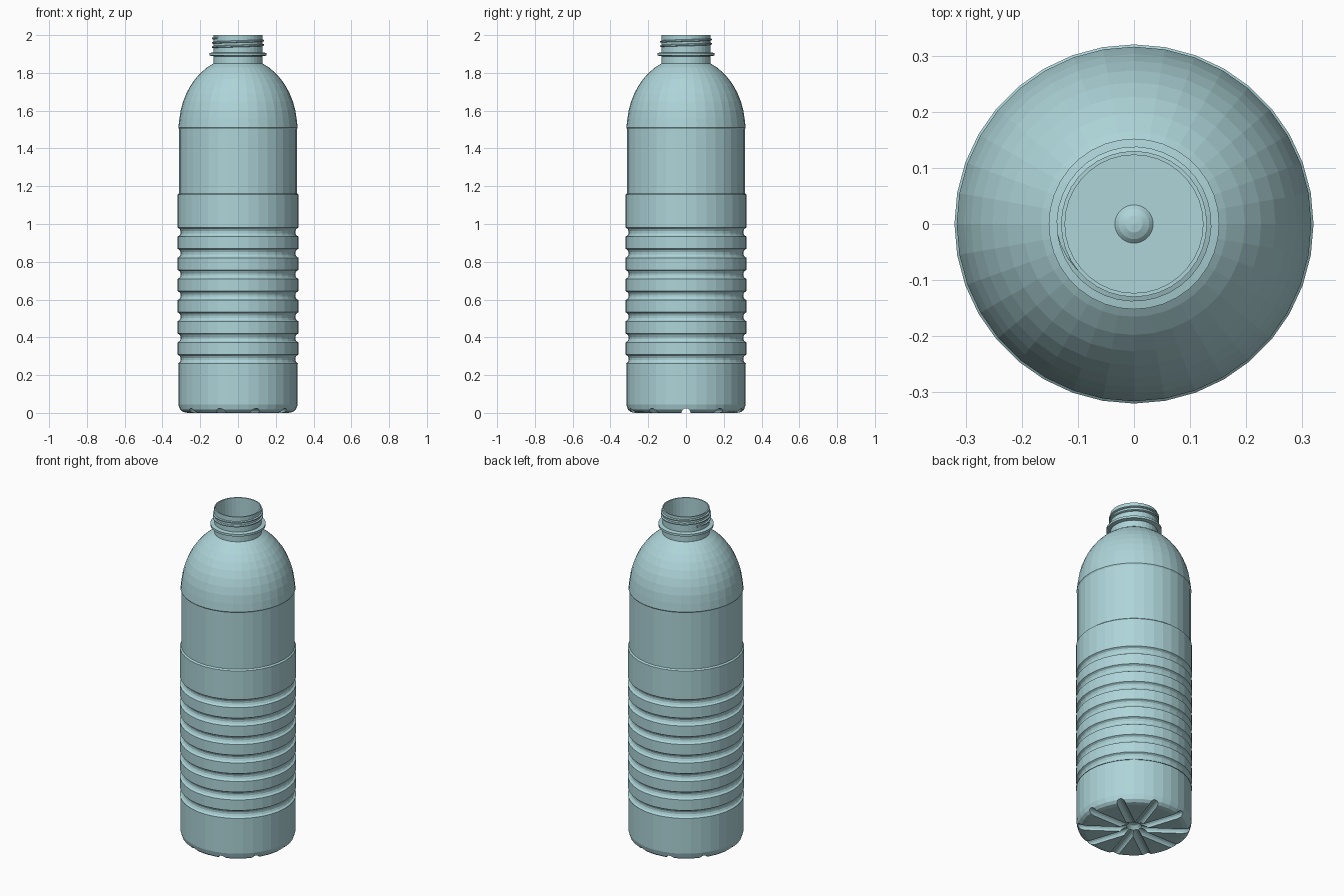
import bpy, bmesh
from math import sin, cos, pi, sqrt
from mathutils import Matrix

if "Cube" in bpy.data.objects:
    bpy.data.objects.remove(bpy.data.objects["Cube"])

SEG = 36


def finish(bm, name):
    bmesh.ops.recalc_face_normals(bm, faces=bm.faces[:])
    me = bpy.data.meshes.new(name)
    bm.to_mesh(me)
    bm.free()
    ob = bpy.data.objects.new(name, me)
    bpy.context.collection.objects.link(ob)
    return ob


def lathe(name, profile):
    """Revolve (r, z) points round z; r = 0 points become poles."""
    bm = bmesh.new()
    rings = []
    for r, z in profile:
        if r == 0:
            rings.append([bm.verts.new((0, 0, z))] * SEG)
        else:
            rings.append([bm.verts.new((r * cos(2 * pi * i / SEG), r * sin(2 * pi * i / SEG), z))
                          for i in range(SEG)])
    for a, b in zip(rings, rings[1:]):
        for i in range(SEG):
            j = (i + 1) % SEG
            quad = list(dict.fromkeys([a[i], a[j], b[j], b[i]]))
            bm.faces.new(quad)
    return finish(bm, name)


# outer wall: central hollow, flat base, rounded foot
R = 0.32
foot = [(0, 0.046), (0.025, 0.041), (0.04, 0.027), (0.048, 0),
        (0.27, 0), (0.293, 0.005), (0.308, 0.018), (0.316, 0.045)]
wall = [(0.316, 0.262)]

# seven rounded grip grooves
for k in range(7):
    z = 0.285 + 0.112 * k
    wall += [(R, z - 0.024), (0.309, z - 0.017), (0.304, z - 0.006),
             (0.304, z + 0.006), (0.309, z + 0.017), (R, z + 0.024)]

# label area and domed shoulder
wall += [(R, 1.155), (0.312, 1.162), (0.312, 1.503), (0.316, 1.51)]
for k in range(1, 10):
    t = 1.141 * k / 9
    wall.append((0.313 * cos(t), 1.51 + 0.374 * sin(t)))

# neck with carrying flange
neck = [(0.13, 1.888), (0.152, 1.892), (0.152, 1.905), (0.13, 1.909), (0.13, 2.0)]

# inner wall follows the outer one down to a flat floor with a small dome
inner = [(0.123, 2.0)] + [(r - 0.007, z) for r, z in reversed(wall)]
inner += [(0.309, 0.055), (0.3, 0.037), (0.034, 0.037), (0.027, 0.044), (0.015, 0.05), (0, 0.052)]

bottle = lathe("bottle_body", foot + wall + neck + inner)

# radial grooves cut across the base
for k in range(5):
    bm = bmesh.new()
    bmesh.ops.create_cone(bm, cap_ends=True, segments=16, radius1=0.024, radius2=0.024, depth=0.8,
                          matrix=Matrix.Rotation(k * pi / 5, 4, 'Z') @ Matrix.Rotation(pi / 2, 4, 'Y'))
    cutter = finish(bm, f"base_groove_cutter_{k}")
    cutter.hide_render = True
    cutter.hide_set(True)
    mod = bottle.modifiers.new(f"base_groove_{k}", 'BOOLEAN')
    mod.operation = 'DIFFERENCE'
    mod.solver = 'EXACT'
    mod.object = cutter

# screw thread: a tapered ridge wound round the neck
bm = bmesh.new()
turns, pitch, prev = 2.25, 0.023, None
steps = int(turns * SEG)
for i in range(steps + 1):
    a = 2 * pi * i / SEG + 2.4
    fade = min(1, i / 4, (steps - i) / 4)
    z = 1.934 + pitch * i / SEG
    tip = 0.1285 + 0.0095 * fade
    ring = [bm.verts.new((r * cos(a), r * sin(a), z + dz)) for r, dz in
            ((0.127, -0.007), (tip, -0.003), (tip, 0.003), (0.127, 0.007))]
    if prev:
        for j in range(4):
            n = (j + 1) % 4
            bm.faces.new((prev[j], prev[n], ring[n], ring[j]))
    else:
        bm.faces.new(ring)
    prev = ring
bm.faces.new(prev)
thread = finish(bm, "neck_thread")

# pale blue plastic
mat = bpy.data.materials.new("pale_plastic")
mat.diffuse_color = (0.42, 0.66, 0.69, 1)
mat.use_nodes = True
mat.node_tree.nodes["Principled BSDF"].inputs["Base Color"].default_value = mat.diffuse_color
for ob in (bottle, thread):
    ob.data.materials.append(mat)
